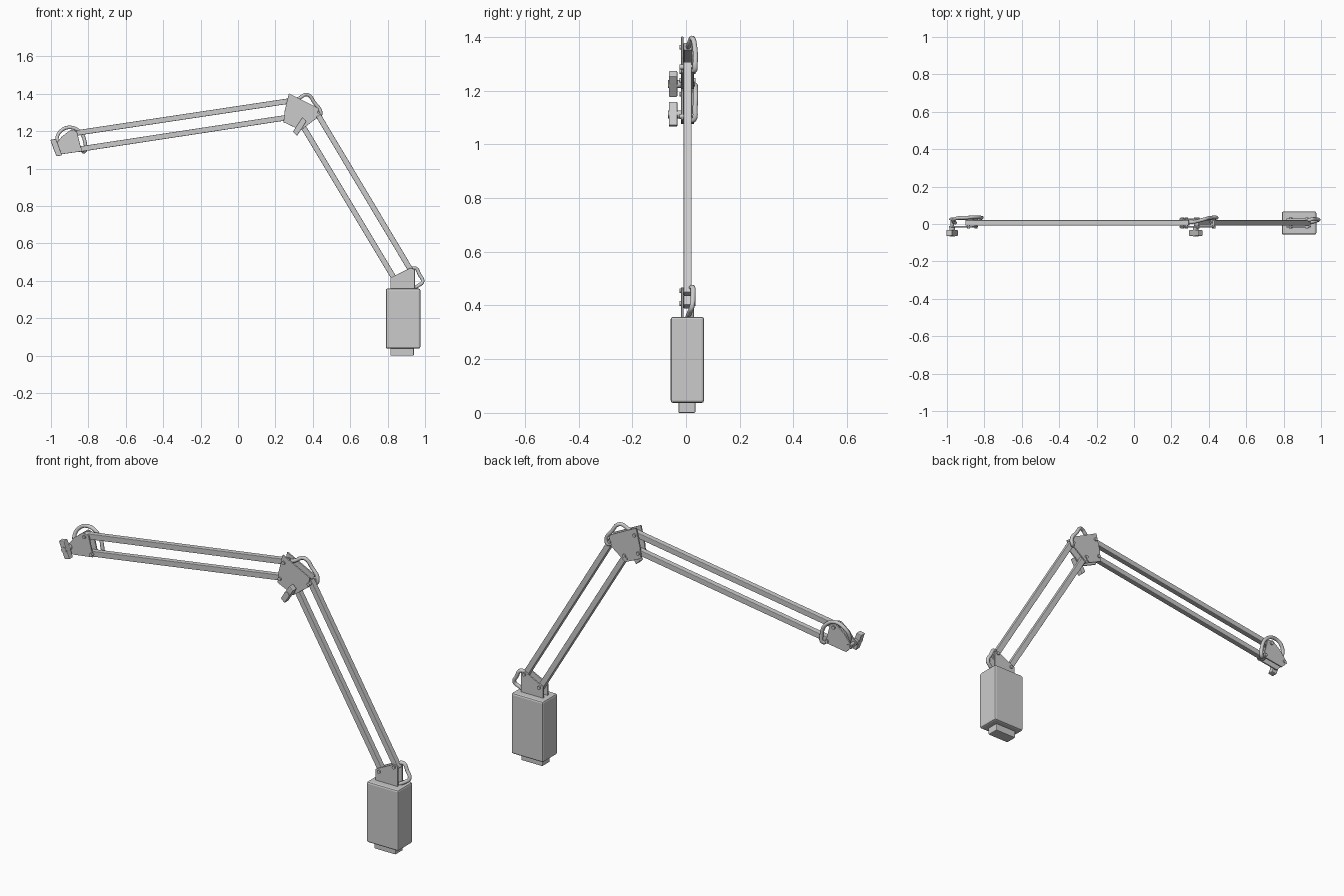
import bpy, bmesh, math
from mathutils import Vector, Matrix

if "Cube" in bpy.data.objects:
    bpy.data.objects.remove(bpy.data.objects["Cube"])

YC = 0.006  # mid plane of the arm


def finish(name, bm, bevel=0.0, smooth=False, segments=2):
    bmesh.ops.recalc_face_normals(bm, faces=bm.faces)
    me = bpy.data.meshes.new(name)
    bm.to_mesh(me)
    bm.free()
    ob = bpy.data.objects.new(name, me)
    bpy.context.collection.objects.link(ob)
    if bevel:
        m = ob.modifiers.new("bevel", 'BEVEL')
        m.width, m.segments = bevel, segments
    if smooth:
        bpy.context.view_layer.objects.active = ob
        ob.select_set(True)
        bpy.ops.object.shade_smooth_by_angle(angle=math.radians(35))
        ob.select_set(False)
    return ob


def box(name, lo, hi, bevel):
    lo, hi = Vector(lo), Vector(hi)
    bm = bmesh.new()
    bmesh.ops.create_cube(bm, size=1, matrix=Matrix.Translation((lo + hi) / 2)
                          @ Matrix.Diagonal((*(hi - lo), 1)))
    return finish(name, bm, bevel)


def plate(name, pts, y0, y1, bevel=0.0015):
    bm = bmesh.new()
    f = bm.faces.new([bm.verts.new((x, y0, z)) for x, z in pts])
    ext = bmesh.ops.extrude_face_region(bm, geom=[f])
    vs = [v for v in ext['geom'] if isinstance(v, bmesh.types.BMVert)]
    bmesh.ops.translate(bm, verts=vs, vec=(0, y1 - y0, 0))
    return finish(name, bm, bevel)


def pin(name, x, z, y0, y1, r):
    bm = bmesh.new()
    bmesh.ops.create_cone(bm, cap_ends=True, segments=16, radius1=r, radius2=r, depth=y1 - y0,
                          matrix=Matrix.Translation((x, (y0 + y1) / 2, z))
                          @ Matrix.Rotation(math.pi / 2, 4, 'X'))
    return finish(name, bm, smooth=True)


def rod(name, a, b, w=0.029):
    a, b = Vector((a[0], YC, a[1])), Vector((b[0], YC, b[1]))
    d = b - a
    rot = Matrix.Rotation(-math.atan2(d.z, d.x), 4, 'Y')
    bm = bmesh.new()
    bmesh.ops.create_cube(bm, size=1, matrix=Matrix.Translation((a + b) / 2) @ rot
                          @ Matrix.Diagonal((d.length + 0.03, w, w, 1)))
    return finish(name, bm, 0.003)


def cable(name, pts, r=0.0095):
    cu = bpy.data.curves.new(name, 'CURVE')
    cu.dimensions = '3D'
    cu.bevel_depth, cu.bevel_resolution, cu.resolution_u = r, 3, 8
    cu.use_fill_caps = True
    sp = cu.splines.new('BEZIER')
    sp.bezier_points.add(len(pts) - 1)
    for p, co in zip(sp.bezier_points, pts):
        p.co = co
        p.handle_left_type = p.handle_right_type = 'AUTO'
    ob = bpy.data.objects.new(name, cu)
    bpy.context.collection.objects.link(ob)


def joint(name, outline, pivots):
    # two cheek plates with bolts through them
    plate(name + "_front_plate", outline, -0.018, -0.010)
    plate(name + "_back_plate", outline, 0.021, 0.029)
    for i, (x, z) in enumerate(pivots):
        pin(f"{name}_bolt_{i}", x, z, -0.025, 0.036, 0.009)


def wing_knob(name, x, z, angle):
    # bow-tie wing with a hub and threaded shaft
    half = [(0.05, 0.014), (0.044, -0.016), (0.014, -0.016)]
    pts = half + [(-a, -b) for a, b in [(-0.014, 0.016)]]
    pts = half + [(-a, -b) for a, b in half]
    c, s = math.cos(angle), math.sin(angle)
    plate(name + "_wing", [(x + a * c - b * s, z + a * s + b * c) for a, b in pts],
          -0.064, -0.032, 0.004)
    pin(name + "_hub", x, z, -0.067, -0.018, 0.015)
    pin(name + "_shaft", x, z, -0.020, 0.034, 0.009)


# base housing and foot
box("base_housing", (0.79, -0.057, 0.037), (0.975, 0.067, 0.358), 0.009)
box("base_foot", (0.815, -0.028, 0.0), (0.94, 0.035, 0.045), 0.004)

# pivots
base = [(0.838, 0.408), (0.925, 0.455)]
elbow_low = [(0.340, 1.238), (0.427, 1.288)]
elbow_up = [(0.280, 1.362), (0.258, 1.272)]
head = [(-0.885, 1.187), (-0.845, 1.104)]

# parallel rods
for i in range(2):
    rod(f"lower_arm_rod_{i}", base[i], elbow_low[i])
    rod(f"upper_arm_rod_{i}", elbow_up[i], head[i])

# joint brackets
joint("base_joint", [(0.815, 0.35), (0.815, 0.416), (0.92, 0.468), (0.945, 0.462),
                     (0.945, 0.35)], base)
joint("elbow_joint", [(0.272, 1.402), (0.432, 1.322), (0.42, 1.268), (0.335, 1.205),
                      (0.243, 1.248), (0.25, 1.31)], elbow_low + elbow_up)
joint("head_joint", [(-0.945, 1.168), (-0.895, 1.207), (-0.862, 1.2), (-0.835, 1.092),
                     (-0.955, 1.075), (-0.99, 1.11)], head)

# wing knobs
wing_knob("head_knob", -0.972, 1.112, math.radians(112))
wing_knob("elbow_knob", 0.33, 1.225, math.radians(58))

# cable loops joining the rods
cable("base_cable", [(0.915, 0.012, 0.445), (0.945, 0.024, 0.468), (0.972, 0.026, 0.43),
                     (0.987, 0.022, 0.395), (0.965, 0.014, 0.375), (0.92, 0.005, 0.352)])
cable("elbow_cable", [(0.27, 0.006, 1.355), (0.325, 0.012, 1.375), (0.37, 0.024, 1.395),
                      (0.41, 0.034, 1.35), (0.442, 0.034, 1.3), (0.432, 0.03, 1.275),
                      (0.41, 0.008, 1.30)])
cable("head_cable", [(-0.84, 0.008, 1.112), (-0.822, 0.026, 1.09), (-0.818, 0.034, 1.14),
                     (-0.845, 0.036, 1.195), (-0.90, 0.034, 1.22), (-0.95, 0.03, 1.198),
                     (-0.968, 0.016, 1.155), (-0.955, 0.006, 1.12)])
